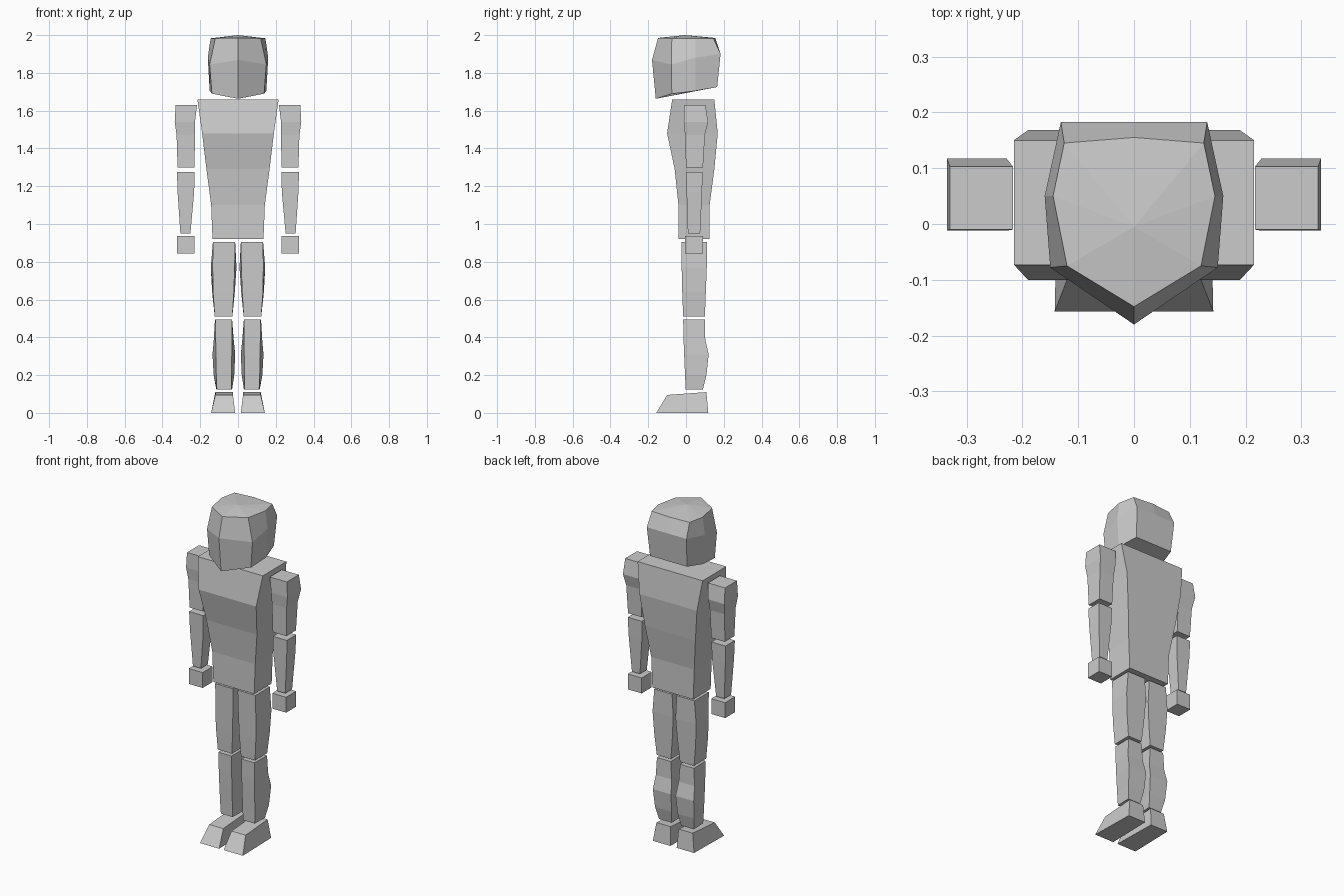
import bpy, bmesh


def loft(name, rings, pole=None, mirror=False):
    """Skin a stack of equal-sized point rings, bottom to top, with capped ends."""
    bm = bmesh.new()
    loops = [[bm.verts.new(p) for p in ring] for ring in rings]
    n = len(loops[0])
    for a, b in zip(loops, loops[1:]):
        for i in range(n):
            j = (i + 1) % n
            bm.faces.new((a[i], a[j], b[j], b[i]))
    bm.faces.new(loops[0][::-1])
    if pole:
        tip = bm.verts.new(pole)
        for i in range(n):
            bm.faces.new((loops[-1][i], loops[-1][(i + 1) % n], tip))
    else:
        bm.faces.new(loops[-1])
    bmesh.ops.recalc_face_normals(bm, faces=bm.faces[:])
    mesh = bpy.data.meshes.new(name)
    bm.to_mesh(mesh)
    bm.free()
    obj = bpy.data.objects.new(name, mesh)
    bpy.context.collection.objects.link(obj)
    if mirror:
        obj.modifiers.new("mirror", 'MIRROR')
    return obj


def section(z, x0, x1, y0, y1, flare=0.0, tilt=0.0):
    """Four-sided section; flare widens the back edge, tilt raises it."""
    return [(x0, y0, z), (x1, y0, z),
            (x1 + flare, y1, z + tilt), (x0 - flare, y1, z + tilt)]


def limb(name, sections):
    return loft(name, [section(*s) for s in sections], mirror=True)


# Torso
loft("torso", [section(z, -w, w, y0, y1) for z, w, y0, y1 in (
    (0.92, 0.135, -0.04, 0.125), (1.10, 0.142, -0.04, 0.125),
    (1.29, 0.167, -0.06, 0.15), (1.48, 0.19, -0.10, 0.168),
    (1.66, 0.215, -0.073, 0.15))])

# Arms
limb("upper_arm", [(1.30, 0.23, 0.32, 0.00, 0.09),
                   (1.47, 0.228, 0.325, -0.005, 0.10),
                   (1.54, 0.228, 0.335, -0.012, 0.117),
                   (1.63, 0.217, 0.33, -0.01, 0.103)])
limb("forearm", [(0.95, 0.252, 0.305, 0.01, 0.075),
                 (1.17, 0.232, 0.32, 0.003, 0.085),
                 (1.275, 0.23, 0.323, 0.00, 0.088)])
limb("hand", [(0.845, 0.23, 0.322, -0.005, 0.09),
              (0.937, 0.23, 0.322, -0.005, 0.09)])

# Legs
limb("thigh", [(0.51, 0.03, 0.123, -0.015, 0.10),
               (0.64, 0.022, 0.132, -0.02, 0.105, 0.005),
               (0.77, 0.018, 0.134, -0.023, 0.11, 0.01),
               (0.905, 0.015, 0.133, -0.025, 0.11)])
limb("shin", [(0.125, 0.034, 0.112, -0.002, 0.09, 0.003),
              (0.20, 0.034, 0.115, -0.005, 0.108, 0.014),
              (0.31, 0.033, 0.117, -0.01, 0.12, 0.018),
              (0.39, 0.033, 0.118, -0.013, 0.102, 0.01),
              (0.495, 0.033, 0.12, -0.015, 0.10, 0.002)])
limb("foot", [(0.0, 0.015, 0.142, -0.157, 0.118, -0.006),
              (0.095, 0.027, 0.12, -0.10, 0.108, 0.0, 0.015)])


# Head: half outline from nose to back of the skull, mirrored into a ring
def head_ring(half):
    return half + [(-x, y, z) for x, y, z in half[-2:0:-1]]


loft("head", [head_ring(h) for h in (
    [(0, -0.16, 1.663), (0.138, -0.075, 1.69), (0.15, 0.05, 1.705),
     (0.122, 0.165, 1.725), (0, 0.165, 1.725)],
    [(0, -0.18, 1.868), (0.15, -0.078, 1.845), (0.16, 0.05, 1.88),
     (0.131, 0.183, 1.90), (0, 0.183, 1.90)],
    [(0, -0.148, 1.985), (0.12, -0.075, 1.983), (0.145, 0.05, 1.983),
     (0.125, 0.145, 1.983), (0, 0.155, 1.985)])],
    pole=(0, -0.005, 2.0))
